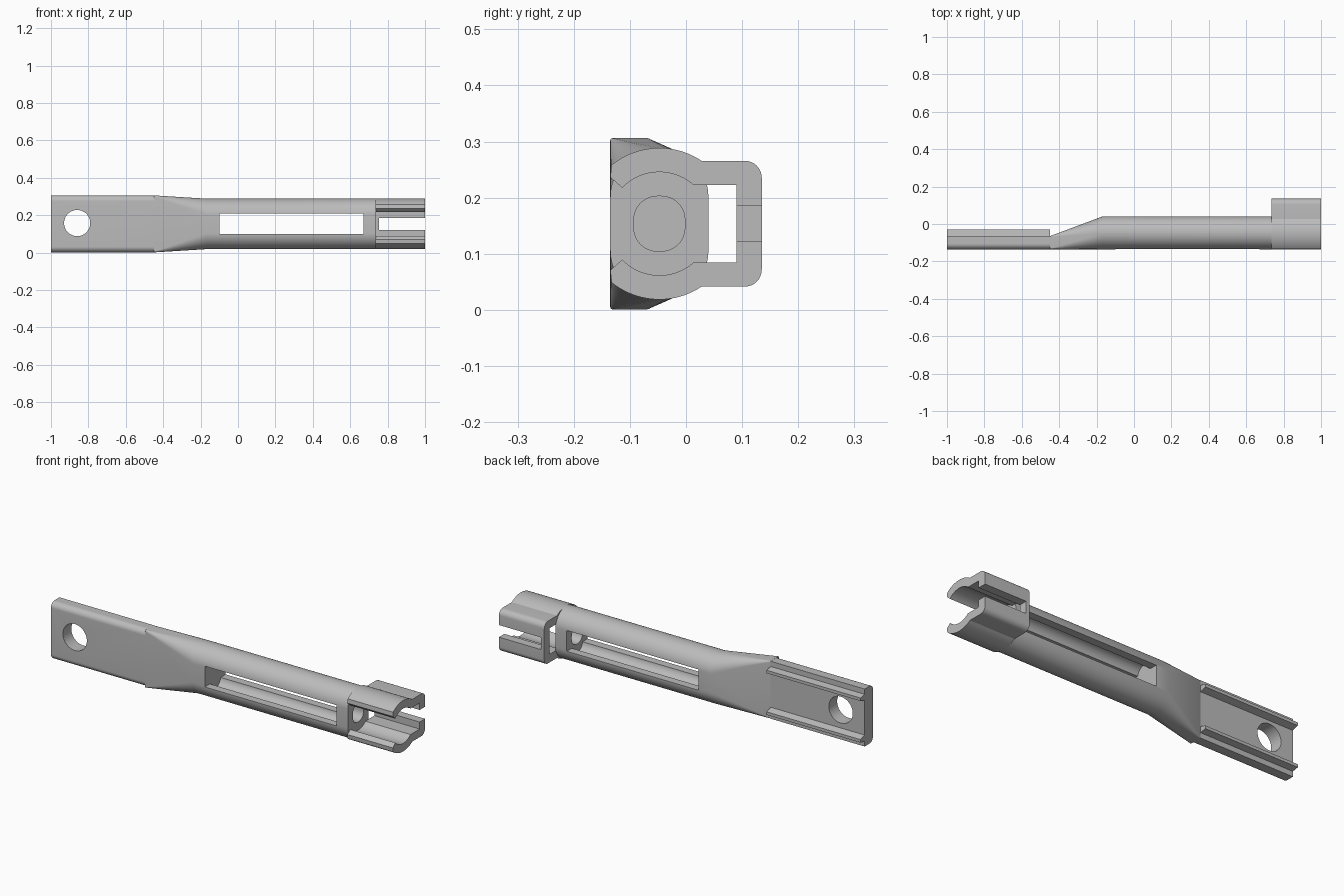
import bpy, bmesh, math
from mathutils import Matrix

old = bpy.data.objects.get("Cube")
if old:
    bpy.data.objects.remove(old, do_unlink=True)

ZC = 0.1535          # height of the long axis
YC = -0.0475         # depth of the tube axis

metal = bpy.data.materials.new("grey metal")
metal.use_nodes = True
grey = (0.5, 0.5, 0.5, 1)
metal.diffuse_color = grey
metal.node_tree.nodes["Principled BSDF"].inputs["Base Color"].default_value = grey


def finish(name, bm):
    bmesh.ops.recalc_face_normals(bm, faces=bm.faces)
    mesh = bpy.data.meshes.new(name)
    bm.to_mesh(mesh)
    bm.free()
    mesh.materials.append(metal)
    obj = bpy.data.objects.new(name, mesh)
    bpy.context.collection.objects.link(obj)
    return obj


def loft(name, sections):
    """Skin a list of (x, [(y, z), ...]) sections along x."""
    bm = bmesh.new()
    rings = [[bm.verts.new((x, y, ZC + z)) for y, z in pts] for x, pts in sections]
    n = len(rings[0])
    for a, b in zip(rings, rings[1:]):
        for i in range(n):
            j = (i + 1) % n
            bm.faces.new((a[i], a[j], b[j], b[i]))
    bm.faces.new(rings[0])
    bm.faces.new(rings[-1])
    return finish(name, bm)


def prism(name, x0, x1, pts):
    return loft(name, [(x0, pts), (x1, pts)])


def arc(cy, cz, r, a0, a1, n=12):
    return [(cy + r * math.cos(math.radians(a0 + (a1 - a0) * i / n)),
             cz + r * math.sin(math.radians(a0 + (a1 - a0) * i / n))) for i in range(n + 1)]


def round_rect(y0, y1, h, r):
    """Rounded rectangle, half height h."""
    pts = []
    for k, (cy, cz) in enumerate([(y1 - r, h - r), (y0 + r, h - r),
                                  (y0 + r, r - h), (y1 - r, r - h)]):
        pts += arc(cy, cz, r, 90 * k, 90 * k + 90)
    return pts


def rect(y0, y1, h):
    return [(y1, h), (y0, h), (y0, -h), (y1, -h)]


def cut(obj, cutters):
    bpy.context.view_layer.objects.active = obj
    for c in cutters:
        mod = obj.modifiers.new("cut", "BOOLEAN")
        mod.operation, mod.solver, mod.object = "DIFFERENCE", "EXACT", c
        bpy.ops.object.modifier_apply(modifier=mod.name)
        bpy.data.objects.remove(c, do_unlink=True)


# tube with a flattening neck
tube_section = round_rect(-0.135, 0.04, 0.135, 0.087)
tube = loft("slotted_tube", [(-0.45, round_rect(-0.135, -0.065, 0.1525, 0.004)),
                             (-0.17, tube_section), (0.737, tube_section)])
cut(tube, [
    prism("cavity", -0.1, 0.67, round_rect(-0.093, -0.002, 0.095, 0.045)),
    prism("window", -0.1, 0.67, rect(-0.3, 0.3, 0.055)),
    prism("bore", 0.6, 0.8, round_rect(-0.093, -0.002, 0.049, 0.042)),
])

# flat mounting tab with rounded front edges
R = 0.03
tab_section = ([(-0.065, 0.152)] + arc(-0.135 + R, 0.152 - R, R, 90, 180)
               + arc(-0.135 + R, R - 0.152, R, 180, 270) + [(-0.065, -0.152)])
tab = prism("mounting_tab", -1, -0.449, tab_section)
bm = bmesh.new()
bmesh.ops.create_cone(bm, cap_ends=True, segments=48, radius1=0.07, radius2=0.07, depth=1,
                      matrix=Matrix.Translation((-0.86, 0, 0.158)) @ Matrix.Rotation(math.pi / 2, 4, "X"))
cut(tab, [finish("bolt_hole", bm)])

# clip jaw: curved cheek, box shoulder and back lip
cy, cz = 0.105, 0.082
outer = arc(YC, 0, 0.135, 129, 56, 20)
inner = arc(YC, 0, 0.092, 48.6, 136, 20)
jaw_section = (outer + arc(cy, cz, 0.03, 90, 0, 8) + [(0.135, 0.032), (0.09, 0.032), (0.09, 0.069)]
               + inner + [(-0.135, 0.083)])

parts = [tube, tab]
for side, s in (("upper", 1), ("lower", -1)):
    flip = lambda pts: [(y, s * z) for y, z in pts]
    parts.append(prism(side + "_jaw", 0.735, 1, flip(jaw_section)))
    # folded lip on the back of the tab
    lip = [(-0.07, 0.125), (-0.03, 0.118), (-0.03, 0.102), (-0.07, 0.09)]
    parts.append(prism(side + "_tab_lip", -1, -0.45, flip(lip)))

# bridge joining the jaws at the back
parts.append(prism("jaw_bridge", 0.735, 0.755, rect(0.09, 0.135, 0.032)))

# smooth the rounded surfaces, keep the creases
for o in bpy.context.view_layer.objects:
    o.select_set(o in parts)
bpy.context.view_layer.objects.active = tube
bpy.ops.object.shade_smooth_by_angle(angle=math.radians(25))
